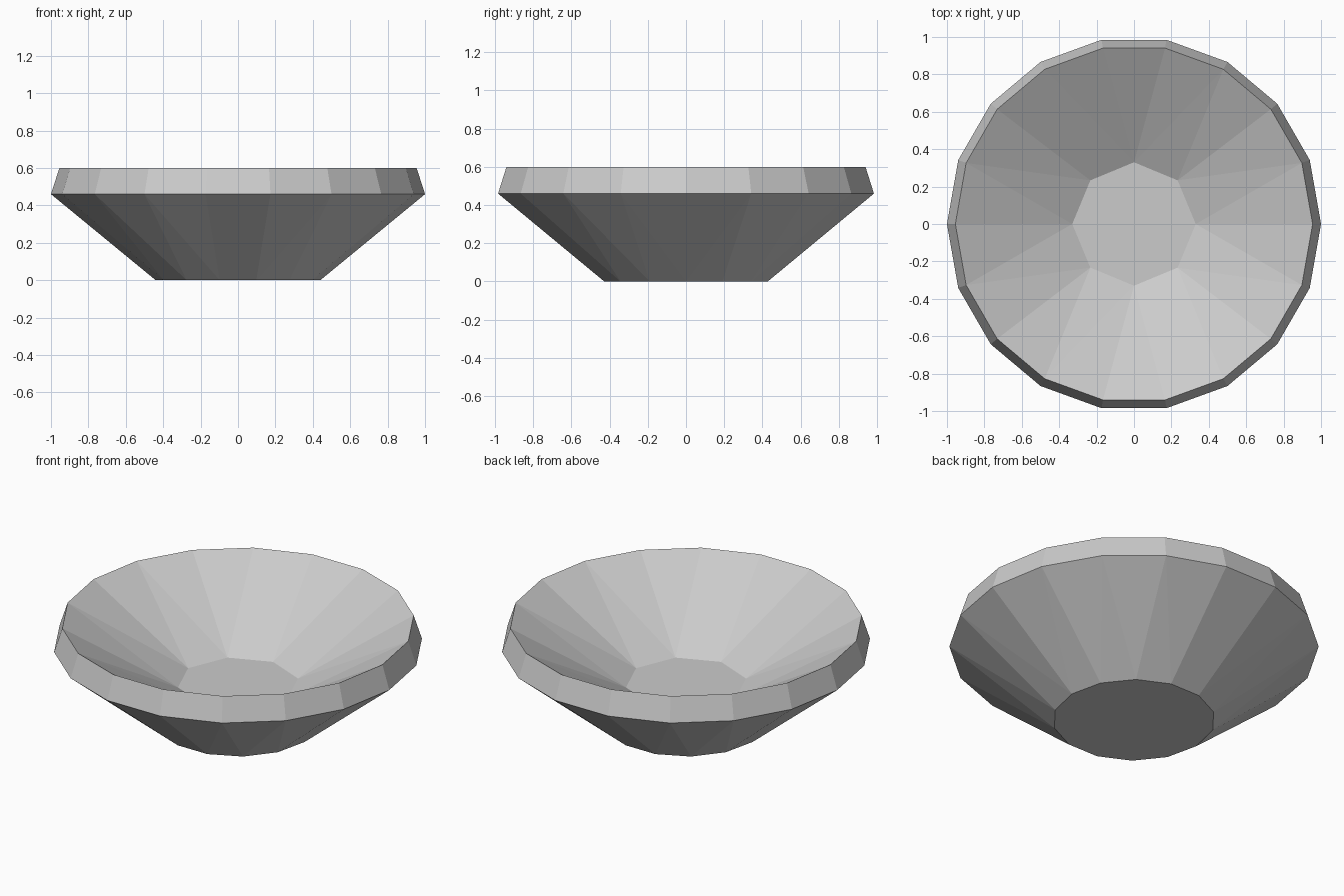
import bpy
import bmesh
from math import cos, sin, tau, radians

if "Cube" in bpy.data.objects:
    bpy.data.objects.remove(bpy.data.objects["Cube"], do_unlink=True)

grey = bpy.data.materials.new("plain grey")
grey.use_nodes = True
colour = (0.6, 0.6, 0.6, 1)
grey.diffuse_color = colour
grey.node_tree.nodes["Principled BSDF"].inputs["Base Color"].default_value = colour

bm = bmesh.new()


def ring(sides, radius, z):
    return [bm.verts.new((radius * cos(tau * i / sides), radius * sin(tau * i / sides), z))
            for i in range(sides)]


def join(a, b):
    """Zip two rings of any side counts together, always taking the nearer next corner."""
    na, nb = len(a), len(b)
    if na == nb:
        for i in range(na):
            bm.faces.new((a[i], a[(i + 1) % na], b[(i + 1) % nb], b[i]))
        return
    i = j = 0
    while i < na or j < nb:
        if j == nb or (i < na and (i + 0.5) / na <= (j + 0.5) / nb):
            bm.faces.new((a[i], a[(i + 1) % na], b[j % nb]))
            i += 1
        else:
            bm.faces.new((a[i % na], b[(j + 1) % nb], b[j]))
            j += 1


# Foot, flared wall, inward rim band and inner basin
foot = ring(14, 0.44, 0)
brim = ring(18, 1.0, 0.46)
lip = ring(18, 0.955, 0.6)
basin = ring(8, 0.33, 0.235)
bm.faces.new(foot)
join(foot, brim)
join(brim, lip)
join(lip, basin)
bm.faces.new(basin)
bmesh.ops.recalc_face_normals(bm, faces=bm.faces)

mesh = bpy.data.meshes.new("bowl")
bm.to_mesh(mesh)
bm.free()
mesh.materials.append(grey)
bowl = bpy.data.objects.new("bowl", mesh)
bpy.context.collection.objects.link(bowl)
